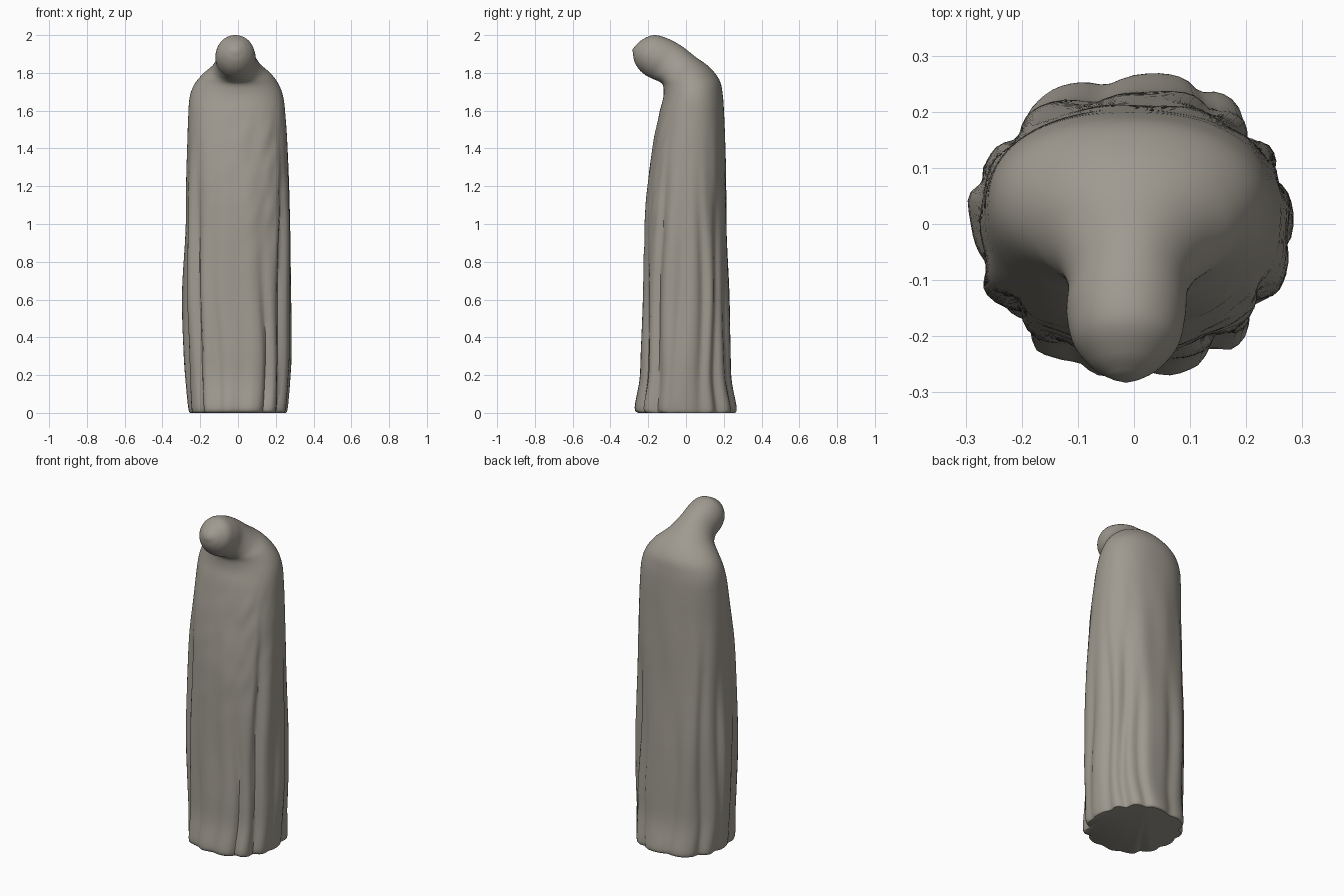
import bpy, bmesh, math
from mathutils import Vector, noise

if "Cube" in bpy.data.objects:
    bpy.data.objects.remove(bpy.data.objects["Cube"])

# Rings up the robe, bending forward into the hood:
# front y, front z, back y, back z, half width, centre x
RINGS = [
    (-.255, 0, .260, 0, .255, 0),
    (-.272, .03, .268, .03, .264, 0),
    (-.245, .18, .240, .18, .277, 0),
    (-.238, .35, .235, .35, .285, 0),
    (-.228, .65, .230, .65, .286, -.005),
    (-.215, 1.0, .218, 1.0, .278, -.003),
    (-.203, 1.2, .213, 1.2, .273, -.003),
    (-.178, 1.4, .207, 1.4, .264, -.003),
    (-.145, 1.57, .202, 1.57, .257, -.006),
    (-.122, 1.66, .195, 1.68, .248, -.008),
    (-.118, 1.71, .178, 1.76, .225, -.008),
    (-.125, 1.74, .125, 1.83, .185, -.005),
    (-.145, 1.755, .050, 1.885, .135, -.005),
    (-.180, 1.77, -.025, 1.943, .108, -.010),
    (-.217, 1.79, -.100, 1.983, .106, -.014),
    (-.250, 1.82, -.170, 2.0, .094, -.014),
    (-.273, 1.86, -.228, 1.978, .062, -.014),
    (-.281, 1.90, -.262, 1.95, .030, -.014),
]
SEGS, SUB = 96, 6


def spline(a, b, c, d, t):
    return [.5 * (2*q + (r-p)*t + (2*p-5*q+4*r-s)*t*t + (3*q-p-3*r+s)*t**3)
            for p, q, r, s in zip(a, b, c, d)]


def smooth(lo, hi, v):
    t = min(1, max(0, (v - lo) / (hi - lo)))
    return t * t * (3 - 2 * t)


# Vertical cloth folds: (angle in degrees from +x, width, depth, top height)
FOLDS = [(-62, 5, .022, .85), (-88, 6, .010, .9), (-112, 5, .010, .7),
         (-138, 6, .022, 1.3), (-35, 6, .022, 1.4), (-8, 5, .012, .9),
         (18, 6, .016, 1.2), (42, 6, .020, 1.1), (66, 5, .012, .8),
         (100, 7, .014, .9), (140, 6, .018, 1.2), (165, 5, .014, 1.0),
         (-165, 6, .016, 1.1)]


def fold_offset(deg, z):
    off = 0
    for a, w, depth, top in FOLDS:
        d = (deg - a - 3 * math.sin(z * 4 + a) + 180) % 360 - 180
        off -= depth * math.exp(-(d / w) ** 2) * (1 - smooth(top - .4, top + .2, z))
    # slanting creases on the front of the chest
    front = math.exp(-((deg + 70) / 45) ** 2) * smooth(.6, 1, z) * (1 - smooth(1.5, 1.7, z))
    off += .008 * front * noise.noise(Vector((deg / 14 - z * 5, z * 7, 2)))
    a = math.radians(deg)
    soft = noise.noise(Vector((math.cos(a) * 3, math.sin(a) * 3, z * 1.6)))
    return off + .012 * soft * (1 - smooth(1.2, 1.65, z))


rows = []
for i in range(len(RINGS) - 1):
    p = [RINGS[min(max(i + k, 0), len(RINGS) - 1)] for k in (-1, 0, 1, 2)]
    rows += [spline(*p, k / SUB) for k in range(SUB)]
rows.append(RINGS[-1])

# Robe and hood as one continuous skin
bm = bmesh.new()
loops = []
for fy, fz, by, bz, rx, cx in rows:
    loop = []
    body = 1 - smooth(1.6, 1.8, (fz + bz) / 2)
    e = 2 / (2 + .3 * body)
    for s in range(SEGS):
        a = 2 * math.pi * s / SEGS
        c, n = math.cos(a), math.sin(a)
        u = math.copysign(abs(c) ** e, c)
        v = math.copysign(abs(n) ** e, n)
        z = (fz + bz) / 2 + v * (bz - fz) / 2
        k = 1 + fold_offset((math.degrees(a) + 180) % 360 - 180, z) / .25
        if body < .01:
            k = 1
        loop.append(bm.verts.new((cx + rx * u * k,
                                  (fy + by) / 2 + v * (by - fy) / 2 * k,
                                  max(0, z))))
    loops.append(loop)
for lo, hi in zip(loops, loops[1:]):
    for s in range(SEGS):
        t = (s + 1) % SEGS
        bm.faces.new((lo[s], lo[t], hi[t], hi[s]))
bm.faces.new(loops[0][::-1])
tip = bm.verts.new((-.014, -.283, 1.925))
for s in range(SEGS):
    bm.faces.new((loops[-1][s], loops[-1][(s + 1) % SEGS], tip))
bmesh.ops.recalc_face_normals(bm, faces=bm.faces)

mesh = bpy.data.meshes.new("hooded_robe")
bm.to_mesh(mesh)
bm.free()
robe = bpy.data.objects.new("hooded_robe", mesh)
bpy.context.collection.objects.link(robe)

stone = bpy.data.materials.new("warm grey stone")
stone.diffuse_color = (.35, .325, .28, 1)
stone.use_nodes = True
stone.node_tree.nodes["Principled BSDF"].inputs["Base Color"].default_value = stone.diffuse_color
mesh.materials.append(stone)

bpy.context.view_layer.objects.active = robe
robe.select_set(True)
bpy.ops.object.shade_smooth_by_angle(angle=math.radians(50))
